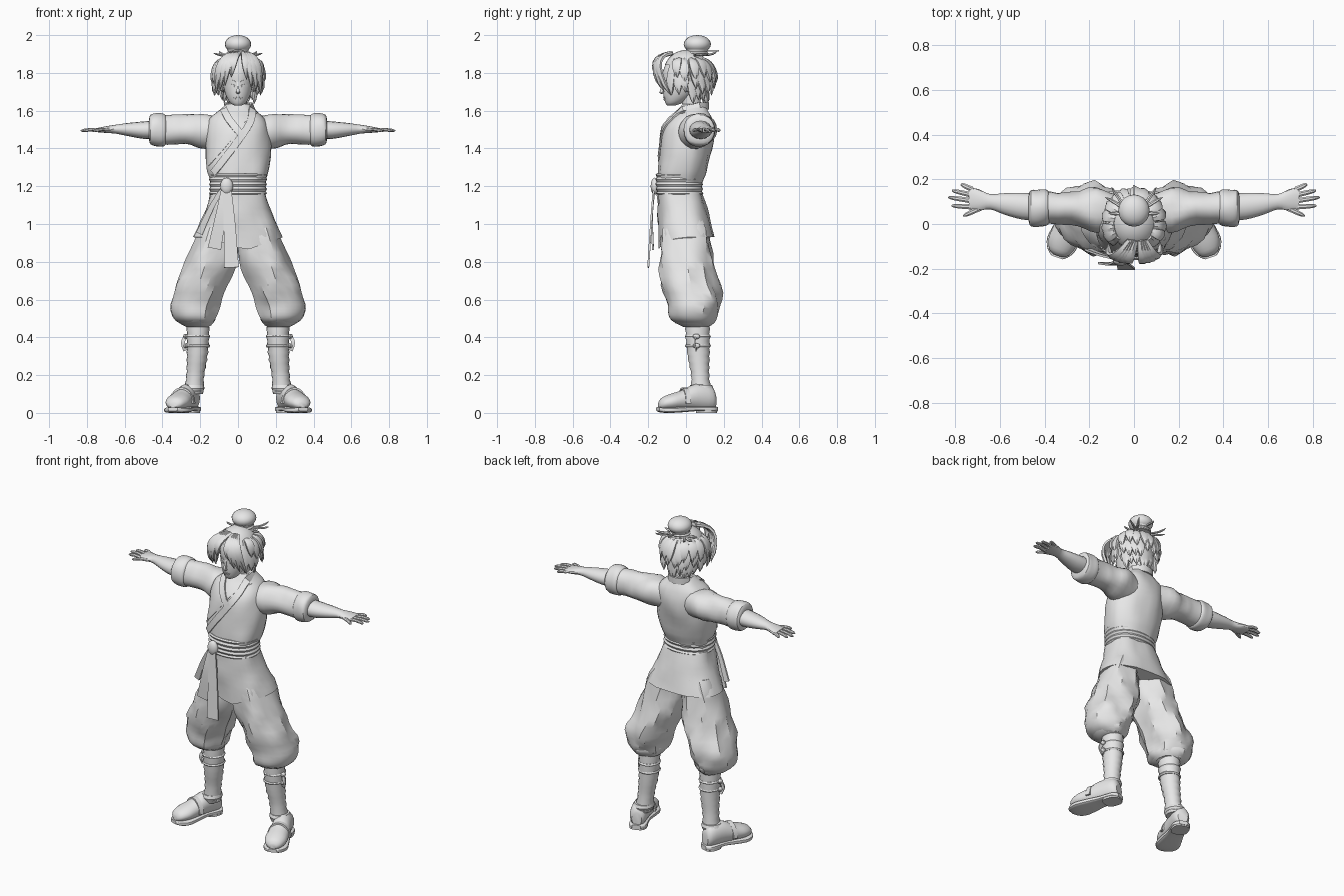
import bpy, bmesh, math, random
from mathutils import Vector, Matrix, noise
from mathutils.bvhtree import BVHTree

random.seed(4)
if "Cube" in bpy.data.objects:
    bpy.data.objects.remove(bpy.data.objects["Cube"])

clay = bpy.data.materials.new("light_grey")
clay.use_nodes = True
clay.diffuse_color = (0.8, 0.8, 0.8, 1)
clay.node_tree.nodes["Principled BSDF"].inputs["Base Color"].default_value = (0.8, 0.8, 0.8, 1)
parts = []
SIDES = (("left_", 1), ("right_", -1))


def finish(name, bm, s=1, matrix=None):
    if matrix:
        bm.transform(matrix)
    if s < 0:
        bm.transform(Matrix.Scale(-1, 4, (1, 0, 0)))
    bmesh.ops.recalc_face_normals(bm, faces=bm.faces)
    mesh = bpy.data.meshes.new(name)
    bm.to_mesh(mesh)
    bm.free()
    mesh.materials.append(clay)
    obj = bpy.data.objects.new(name, mesh)
    bpy.context.collection.objects.link(obj)
    parts.append(obj)
    return obj


def smooth(rows, steps):
    # Catmull-Rom interpolation through the rows
    rows = [Vector(r) for r in rows]
    out = []
    for i in range(len(rows) - 1):
        a, b, c, d = rows[max(i - 1, 0)], rows[i], rows[i + 1], rows[min(i + 2, len(rows) - 1)]
        for k in range(steps):
            t = k / steps
            out.append(b + (c - a) * (t / 2) + (a * 2 - b * 5 + c * 4 - d) * (t * t / 2)
                       + (b * 3 - a - c * 3 + d) * (t ** 3 / 2))
    return out + [rows[-1]]


def skin(bm, rings):
    rings = [[bm.verts.new(p) for p in ring] for ring in rings]
    for r, q in zip(rings, rings[1:]):
        for k in range(len(r)):
            j = (k + 1) % len(r)
            bm.faces.new((r[k], r[j], q[j], q[k]))
    bm.faces.new(rings[0])
    bm.faces.new(rings[-1])


def loft(name, rows, axis="z", sides=20, steps=3, p=1, fold=0, ridge=0, s=1, matrix=None, hem=None):
    # each row: centre x, y, z and the two radii across the axis
    rings = []
    for i, (x, y, z, a, b) in enumerate(smooth(rows, steps)):
        ring = []
        for k in range(sides):
            t = math.tau * k / sides
            c, n = math.cos(t), math.sin(t)
            c = math.copysign(abs(c) ** p, c) * (a + ridge * (i % 2))
            n = math.copysign(abs(n) ** p, n) * (b + ridge * (i % 2))
            off = Vector((c, n, 0) if axis == "z" else (0, c, n))
            pt = Vector((x, y, z)) + off
            if fold:
                q = Vector((pt.x * 14, pt.y * 14, pt.z * 8))
                pt += off.normalized() * noise.noise(q) * fold
            ring.append(hem(pt) if hem else pt)
        rings.append(ring)
    bm = bmesh.new()
    skin(bm, rings)
    return finish(name, bm, s, matrix)


def sweep(bm, pts, widths, thick, outs, sides=6):
    # flattened tube along a path, its flat side facing outs
    rings = []
    k4 = math.sqrt(2) if sides == 4 else 1
    for i, p in enumerate(pts):
        t = pts[min(i + 1, len(pts) - 1)] - pts[max(i - 1, 0)]
        side = t.cross(outs[i]).normalized()
        n = side.cross(t).normalized()
        w = widths[i]
        h = min(thick, w) * k4
        angs = [math.tau * (k + 0.5) / sides for k in range(sides)]
        rings.append([p + side * w * k4 * math.cos(a) + n * h * math.sin(a) for a in angs])
    skin(bm, rings)


def ribbon(name, pts, width, thick, outs=None, taper=False, s=1):
    pts = [Vector(p) for p in pts]
    outs = outs or [Vector((0, -1, 0))] * len(pts)
    n = len(pts) - 1
    ws = [width * (1 if not taper else 0.55 + 0.45 * i / n) for i in range(n + 1)]
    bm = bmesh.new()
    sweep(bm, pts, ws, thick, outs, 4)
    return finish(name, bm, s)


def drape(obj, pts, steps=5):
    # project an (x, z) path onto the front of a part
    tree = BVHTree.FromPolygons([v.co for v in obj.data.vertices], [list(f.vertices) for f in obj.data.polygons])
    hits = [tree.ray_cast(Vector((x, -1, z)), Vector((0, 1, 0))) for x, z in smooth(pts, steps)]
    return [h[0] for h in hits if h[0]], [h[1] for h in hits if h[0]]


def ball(name, centre, radii, s=1, u=20, v=12):
    bm = bmesh.new()
    m = Matrix.Translation(centre) @ Matrix.Diagonal((*radii, 1))
    bmesh.ops.create_uvsphere(bm, u_segments=u, v_segments=v, radius=1, matrix=m)
    return finish(name, bm, s)


# Jacket body, belt and skirt
torso = loft("jacket_body", [(0, -.03, 1.14, .14, .11), (0, -.03, 1.21, .14, .115), (0, -.02, 1.28, .165, .13),
             (0, 0, 1.4, .172, .137), (0, .015, 1.5, .165, .135), (0, .025, 1.56, .145, .115),
             (0, .035, 1.6, .1, .085), (0, .04, 1.635, .062, .062)], sides=28, p=.9, fold=.012)
loft("belt", [(0, -.033, 1.155, .147, .118), (0, -.036, 1.21, .146, .119), (0, -.034, 1.268, .15, .12)],
     sides=28, steps=5, p=.9, ridge=.007)


def front_hem(p):
    if p.z < .95 and p.y < 0:
        p.z -= .07 * max(0, 1 - abs(p.x - .04) / .2)
    return p


loft("jacket_skirt", [(0, -.032, 1.17, .145, .115), (0, -.015, 1.05, .183, .133), (0, .005, .93, .236, .148)],
     sides=32, steps=4, p=.85, fold=.012, hem=front_hem)

# Crossed collar: chest band, round the nape, down to the crossing
a_pts, a_out = drape(torso, [(-.13, 1.27), (-.03, 1.4), (.06, 1.53), (.075, 1.605)])
b_pts, b_out = drape(torso, [(-.075, 1.605), (-.045, 1.55), (.02, 1.47)])
nape = [Vector((math.cos(t * math.pi / 8), math.sin(t * math.pi / 8), 0)) for t in range(1, 8)]
ribbon("collar", a_pts + [Vector((n.x * .072, .045 + n.y * .07, 1.625)) for n in nape] + b_pts,
       .019, .008, a_out + nape + b_out)
e_pts, e_out = drape(torso, [(-.155, 1.31), (-.06, 1.42), (.05, 1.56), (.1, 1.59)])
ribbon("jacket_seam", e_pts, .004, .004, e_out)

# Sash knot and hanging ends
ball("sash_knot", (-.06, -.165, 1.2), (.034, .022, .045))
ends = (("long", [(-.06, -.17, 1.2), (-.045, -.185, 1.0), (-.035, -.2, .77)], .04),
        ("middle", [(-.065, -.165, 1.2), (-.09, -.18, 1.05), (-.125, -.175, .87)], .036),
        ("side", [(-.08, -.155, 1.19), (-.14, -.14, 1.09), (-.205, -.115, .95)], .018))
for n, path, w in ends:
    ribbon("sash_end_" + n, smooth(path, 5), w, .005, taper=True)

# Arms and legs, built on the left and mirrored
foot = Matrix.Translation((.285, .02, 0)) @ Matrix.Rotation(math.radians(-70.5), 4, "Z")
for side, s in SIDES:
    loft(side + "sleeve", [(.08, .05, 1.485, .085, .08), (.17, .06, 1.495, .1, .093), (.25, .07, 1.497, .08, .082),
         (.34, .07, 1.497, .07, .075), (.43, .07, 1.497, .072, .076)], "x", fold=.014, s=s)
    loft(side + "rolled_cuff", [(.38, .07, 1.497, .066, .07), (.392, .07, 1.497, .08, .083),
         (.43, .07, 1.497, .085, .088), (.462, .072, 1.497, .08, .082), (.472, .073, 1.497, .058, .055)],
         "x", fold=.008, s=s)
    loft(side + "forearm_and_palm", [(.42, .075, 1.5, .06, .05), (.5, .08, 1.497, .06, .046),
         (.58, .09, 1.5, .048, .035), (.645, .1, 1.502, .034, .024), (.695, .108, 1.5, .048, .018),
         (.74, .115, 1.497, .05, .012)], "x", sides=16, s=s)
    bm = bmesh.new()
    for root, tip, length in ((.155, .178, .775), (.13, .15, .815), (.104, .12, .832), (.077, .082, .818),
                              (.075, .036, .765)):
        x0 = .68 if tip < .05 else .725
        path = smooth([(x0, root, 1.497), ((x0 + length) / 2, (root + tip) / 2, 1.5), (length, tip, 1.493)], 3)
        sweep(bm, path, [.013, .013, .012, .012, .011, .009, .004], .009, [Vector((0, 0, 1))] * 7, 8)
    finish(side + "fingers", bm, s)

    loft(side + "trouser_leg", [(.085, 0, 1.02, .095, .11), (.13, 0, .85, .132, .138), (.168, .018, .72, .136, .143),
         (.215, .042, .6, .128, .15), (.226, .04, .535, .114, .138), (.225, .035, .49, .096, .115),
         (.218, .045, .462, .068, .085)], sides=22, p=.9, fold=.03, s=s)
    loft(side + "gathered_hem", [(.218, .045, .455, .06, .075), (.222, .04, .475, .085, .105),
         (.224, .038, .505, .1, .125), (.225, .04, .53, .1, .12)], sides=18, steps=2, fold=.02, s=s)
    loft(side + "wrapped_shin", [(.212, .06, .5, .056, .062), (.212, .062, .4, .057, .062), (.216, .067, .3, .052, .056),
         (.226, .075, .2, .045, .046), (.235, .08, .1, .048, .052)], sides=18, steps=5, ridge=.005, s=s)
    for z in (.355, .405):
        loft(side + "shin_tie", [(.212, .063, z - .008, .06, .064), (.212, .063, z, .065, .069),
             (.212, .063, z + .008, .06, .064)], steps=1, s=s)
        ball(side + "tie_knot", (.278, .055, z), (.013, .02, .014), s, 10, 6)
    ribbon(side + "tie_end", smooth([(.28, .05, .4), (.292, .045, .37), (.28, .055, .33)], 3), .01, .004, s=s)

    # Shoe: upper, sole, heel and straps
    loft(side + "shoe_upper", [(-.14, 0, .065, .03, .04), (-.115, 0, .078, .048, .066), (-.03, 0, .082, .055, .07),
         (.05, 0, .066, .062, .052), (.11, 0, .058, .064, .042), (.155, 0, .05, .046, .03),
         (.172, 0, .042, .02, .014)], "x", s=s, matrix=foot)
    loft(side + "sole", [(-.15, 0, .02, .026, .012), (-.12, 0, .02, .052, .014), (-.03, 0, .022, .05, .013),
         (.04, 0, .019, .062, .015), (.11, 0, .015, .071, .015), (.155, 0, .016, .054, .014),
         (.18, 0, .02, .026, .01)], "x", p=.5, s=s, matrix=foot)
    loft(side + "heel_block", [(-.095, 0, 0, .053, .05), (-.095, 0, .025, .053, .05)], p=.7, steps=1, s=s, matrix=foot)
    loft(side + "shoe_collar", [(.24, .08, .115, .056, .06), (.238, .08, .13, .061, .065),
         (.236, .08, .148, .055, .058)], steps=1, s=s)
    arch = [Vector((.03, .064 * math.cos(t), .05 + .08 * math.sin(t))) for t in [math.pi * i / 10 for i in range(11)]]
    bm = bmesh.new()
    sweep(bm, arch, [.014] * 11, .005, [p - Vector((.03, 0, .05)) for p in arch], 4)
    finish(side + "instep_strap", bm, s, foot)

# Neck, head and face
loft("neck", [(0, .035, 1.57, .06, .058), (0, .03, 1.63, .05, .05), (0, .02, 1.72, .05, .055)], sides=18)
head = loft("head", [(0, -.078, 1.627, .018, .02), (0, -.064, 1.642, .042, .045), (0, -.04, 1.685, .066, .08),
            (0, -.022, 1.745, .08, .1), (0, -.012, 1.81, .085, .11), (0, 0, 1.87, .068, .09),
            (0, 0, 1.9, .03, .04)], sides=28)
ball("nose_tip", (0, -.128, 1.697), (.012, .014, .008), u=10, v=6)
ribbon("nose_bridge", smooth([(0, -.117, 1.755), (0, -.126, 1.72), (0, -.132, 1.698)], 3), .008, .007, taper=True)
for name, path, w in (("upper_lip", [(-.022, 1.666), (0, 1.669), (.022, 1.666)], .003),
                      ("lower_lip", [(-.016, 1.66), (0, 1.658), (.016, 1.66)], .004)):
    ribbon(name, *[drape(head, path)[0], w, .004, drape(head, path)[1]])
for side, s in SIDES:
    for name, path, w in (("eyebrow", [(.015, 1.752), (.035, 1.759), (.06, 1.754)], .004),
                          ("eye", [(.018, 1.73), (.034, 1.734), (.052, 1.732)], .006)):
        pts, outs = drape(head, path)
        ribbon(side + name, pts, w, .003, outs, s=s)
    ball(side + "ear", (.083, .005, 1.735), (.012, .022, .034), s, 12, 8)

# Hair cap, open over the face
bm = bmesh.new()
bmesh.ops.create_uvsphere(bm, u_segments=28, v_segments=18, radius=1,
                          matrix=Matrix.Translation((0, .005, 1.8)) @ Matrix.Diagonal((.112, .125, .122, 1)))
bald = [v for v in bm.verts if v.co.z < 1.71 or (v.co.y < -.02 and v.co.z < 1.83)]
bmesh.ops.delete(bm, geom=bald, context="VERTS")
finish("hair_cap", bm)

# Hair locks: fringe, layered sides and back, loose tufts by the bun
hair = bmesh.new()
skull = Vector((0, 0, 1.78))


def lock(root, ctrl, tip, width, thick=.012):
    r, c, t = Vector(root), Vector(ctrl), Vector(tip)
    us = [i / 7 for i in range(8)]
    pts = [r * (1 - u) ** 2 + c * 2 * u * (1 - u) + t * u * u for u in us]
    ws = [width * (.5 + 1.1 * u) * (1 - u ** 2.5) + .001 for u in us]
    sweep(hair, pts, ws, thick, [p - skull for p in pts])


for x, y, z in ((-.115, -.085, 1.69), (-.092, -.115, 1.71), (-.068, -.135, 1.73), (-.035, -.145, 1.775),
                (.045, -.145, 1.765), (.07, -.135, 1.72), (.095, -.115, 1.7), (.118, -.08, 1.68)):
    lock((.015 + x * .3, -.075, 1.905), (x, -.215, 1.885), (x, y, z), .028)
for count, reach, low, start in ((16, .127, 1.7, -35), (13, .135, 1.755, -25), (9, .088, 1.645, 15)):
    for i in range(count):
        a = math.radians(start + (180 - 2 * start) * i / (count - 1) + random.uniform(-4, 4))
        c, n = math.cos(a), math.sin(a)
        z = low + random.uniform(-.025, .025)
        lock((c * .085, n * .095, 1.87), (c * (reach + .012), n * (reach + .025), z + .1),
             (c * reach, n * (reach + .015) + .01, z), .032)
for s in (1, -1):
    for x, y, z in ((.13, .12, 1.905), (.1, .165, 1.915), (.115, .05, 1.9)):
        lock((s * .03, .06, 1.9), (s * .08, y * .8, 1.885), (s * x, y, z), .009, .006)
finish("hair_locks", hair)
ball("hair_bun", (0, .06, 1.952), (.07, .072, .048))
loft("bun_tie", [(0, .055, 1.89, .06, .06), (0, .057, 1.905, .056, .056), (0, .06, 1.93, .05, .05)], ridge=.005)
ribbon("hair_pin", [(0, .02, 1.918), (0, .175, 1.918)], .004, .004, [Vector((0, 0, 1))] * 2)

# Smooth shading with crisp folds
bpy.ops.object.select_all(action="DESELECT")
for obj in parts:
    obj.select_set(True)
bpy.context.view_layer.objects.active = parts[0]
bpy.ops.object.shade_smooth_by_angle(angle=math.radians(32))
